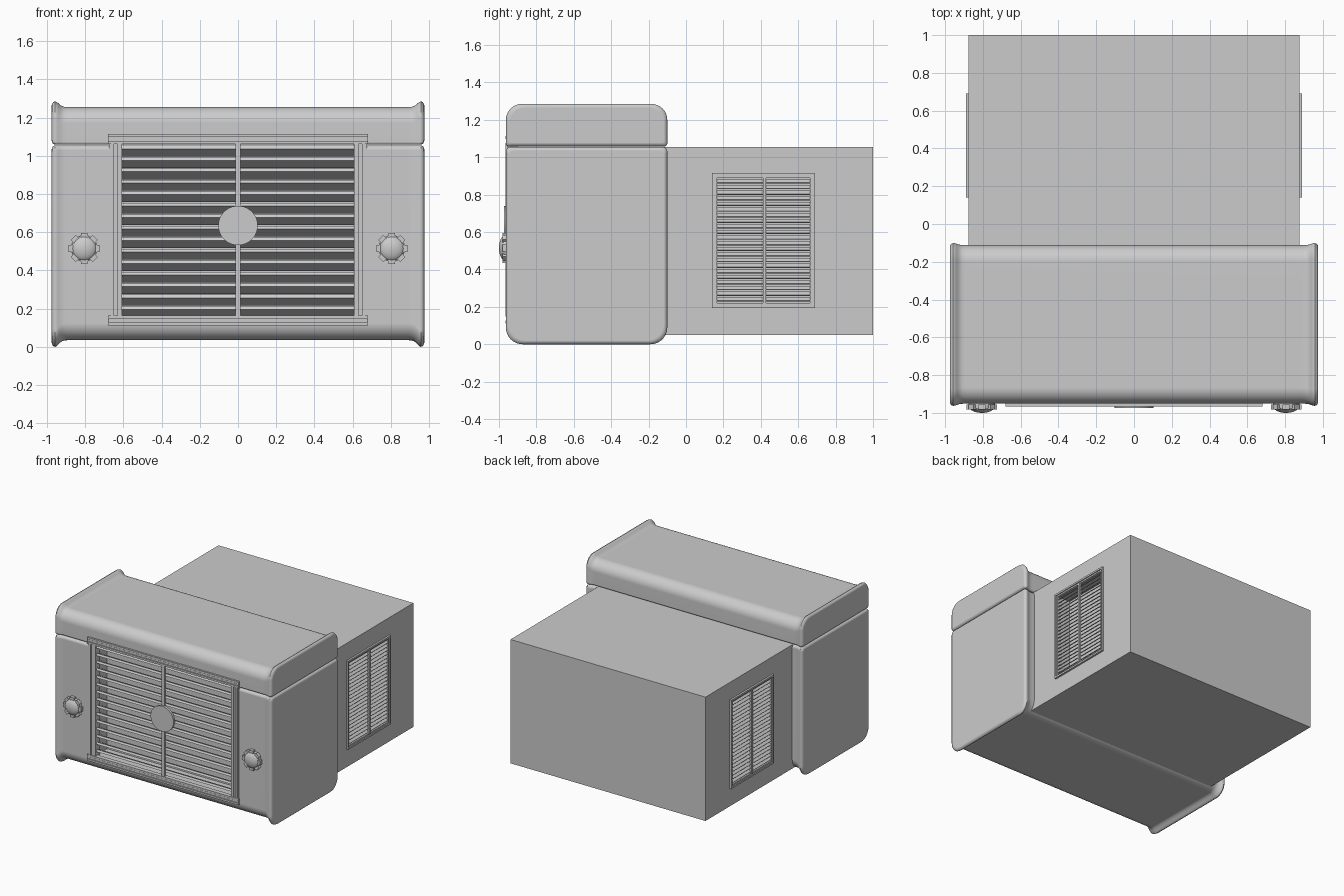
import bpy, bmesh, math
from mathutils import Matrix, Vector

if "Cube" in bpy.data.objects:
    bpy.data.objects.remove(bpy.data.objects["Cube"])

grey = bpy.data.materials.new("plain grey")
grey.use_nodes = True
grey.diffuse_color = (0.6, 0.6, 0.6, 1)
grey.node_tree.nodes["Principled BSDF"].inputs["Base Color"].default_value = (0.6, 0.6, 0.6, 1)


def finish(name, bm, angle=None):
    bmesh.ops.recalc_face_normals(bm, faces=bm.faces)
    mesh = bpy.data.meshes.new(name)
    bm.to_mesh(mesh)
    bm.free()
    mesh.materials.append(grey)
    ob = bpy.data.objects.new(name, mesh)
    bpy.context.collection.objects.link(ob)
    if angle:
        smooth(ob, angle)
    return ob


def activate(ob):
    bpy.ops.object.select_all(action='DESELECT')
    ob.select_set(True)
    bpy.context.view_layer.objects.active = ob


def smooth(ob, angle=35):
    activate(ob)
    bpy.ops.object.shade_smooth_by_angle(angle=math.radians(angle))
    ob.modifiers.new("weighted", 'WEIGHTED_NORMAL').keep_sharp = True


def add_box(bm, lo, hi, tilt=0, axis='X'):
    lo, hi = Vector(lo), Vector(hi)
    size = Matrix.Diagonal((*(hi - lo), 1))
    turn = Matrix.Rotation(math.radians(tilt), 4, axis)
    bmesh.ops.create_cube(bm, size=1, matrix=Matrix.Translation((lo + hi) / 2) @ turn @ size)


def boxes(name, spans):
    bm = bmesh.new()
    for lo, hi in spans:
        add_box(bm, lo, hi)
    return finish(name, bm)


def carve(ob, lo, hi):
    cutter = boxes("cutter", [(lo, hi)])
    cutter.hide_render = True
    activate(ob)
    mod = ob.modifiers.new("opening", 'BOOLEAN')
    mod.operation, mod.solver, mod.object = 'DIFFERENCE', 'EXACT', cutter
    bpy.ops.object.modifier_apply(modifier=mod.name)
    bpy.data.objects.remove(cutter)


def section(y0, y1, z0, z1, r_low, r_top):
    """Rounded rectangle across the casing, as (y, z) points."""
    pts = []
    corners = [(y1, z1, -1, -1, r_top, 0), (y0, z1, 1, -1, r_top, 90),
               (y0, z0, 1, 1, r_low, 180), (y1, z0, -1, 1, r_low, 270)]
    for y, z, sy, sz, r, start in corners:
        for i in range(9):
            a = math.radians(start + i * 90 / 8)
            pts.append((y + sy * r + r * math.cos(a), z + sz * r + r * math.sin(a)))
    return pts


# Half-width stations: x, flare inset (0 rim .. 1 middle), edge rounding
STATIONS = [(0.975, 0, 0.02), (0.973, 0, 0.012), (0.967, 0, 0.004), (0.957, 0, 0),
            (0.948, 0.12, 0), (0.94, 0.35, 0), (0.931, 0.62, 0), (0.92, 0.85, 0),
            (0.908, 0.96, 0), (0.89, 1, 0)]


def casing(name, z0, z1, r_low, r_top, flare_low, flare_top):
    bm = bmesh.new()
    rings = []
    stations = [(-x, f, e) for x, f, e in STATIONS] + STATIONS[::-1]
    for x, f, e in stations:
        pts = section(-0.963 + 0.012 * f + e, -0.1 - 0.012 * f - e,
                      z0 + flare_low * f + e, z1 - flare_top * f - e, r_low, r_top)
        rings.append([bm.verts.new((x, y, z)) for y, z in pts])
    n = len(rings[0])
    for a, b in zip(rings, rings[1:]):
        for i in range(n):
            j = (i + 1) % n
            bm.faces.new((a[i], a[j], b[j], b[i]))
    bm.faces.new(rings[0])
    bm.faces.new(rings[-1])
    return finish(name, bm)


# Front casing and its lid
body = casing("front_casing", 0.0, 1.055, 0.09, 0.025, 0.035, 0)
carve(body, (-0.63, -1.1, 0.15), (0.63, -0.78, 1.045))
smooth(body)
smooth(casing("casing_lid", 1.058, 1.285, 0.015, 0.085, 0, 0.03))

# Rear housing with recessed side vents
housing = boxes("rear_housing", [((-0.875, -0.2, 0.05), (0.875, 1.0, 1.055))])
for s in (-1, 1):
    xs = sorted((s * 0.76, s * 1.0))
    carve(housing, (xs[0], 0.16, 0.215), (xs[1], 0.67, 0.895))

# Front grille frame: stepped rails top and bottom, paired posts at the sides
rails = []
for z in (0.112, 1.062):
    for k in range(3):
        z0 = z + k * 0.018
        rails.append(((-0.68, -0.966 + 0.004 * (k % 2), z0), (0.68, -0.93, z0 + 0.015)))
    rails.append(((-0.675, -0.957, z), (0.675, -0.93, z + 0.05)))
boxes("grille_rails", rails)
posts = []
for s in (-1, 1):
    for a, b, y in ((0.608, 0.632, -0.96), (0.632, 0.648, -0.952), (0.648, 0.664, -0.964),
                    (0.664, 0.675, -0.957)):
        x0, x1 = sorted((s * a, s * b))
        posts.append(((x0, y, 0.155), (x1, -0.9, 1.065)))
boxes("grille_posts", posts)

# Front louvres, leading edge raised
bm = bmesh.new()
for k in range(15):
    z = 0.185 + k * 0.06
    add_box(bm, (-0.625, -0.95, z - 0.009), (0.625, -0.86, z + 0.009), -26)
finish("front_louvres", bm)
boxes("grille_centre_bar", [((-0.012, -0.962, 0.155), (0.012, -0.94, 1.065))])


def add_disc(bm, x, z, radius, y0, y1, sides):
    spin = Matrix.Translation((x, (y0 + y1) / 2, z)) @ Matrix.Rotation(math.pi / 2, 4, 'X')
    bmesh.ops.create_cone(bm, cap_ends=True, segments=sides, radius1=radius,
                          radius2=radius, depth=y1 - y0, matrix=spin)


# Round badge in the middle of the grille
bm = bmesh.new()
add_disc(bm, 0, 0.635, 0.103, -0.974, -0.955, 48)
finish("grille_badge", bm, 35)

# Control knobs: domed cap on a ring of eight grips
for side, s in (("left", 1), ("right", -1)):
    bm = bmesh.new()
    x, z = s * 0.805, 0.515
    add_disc(bm, x, z, 0.07, -0.975, -0.945, 40)
    dome = Matrix.Translation((x, -0.968, z)) @ Matrix.Diagonal((0.066, 0.032, 0.066, 1)) \
        @ Matrix.Rotation(math.pi / 2, 4, 'X')
    bmesh.ops.create_uvsphere(bm, u_segments=32, v_segments=16, radius=1, matrix=dome)
    for k in range(8):
        a = k * math.pi / 4
        grip = Matrix.Translation((x, -0.968, z)) @ Matrix.Rotation(a, 4, 'Y') \
            @ Matrix.Translation((0.069, 0, 0)) @ Matrix.Diagonal((0.024, 0.026, 0.036, 1))
        bmesh.ops.create_cube(bm, size=1, matrix=grip)
    finish(side + "_knob", bm, 35)

# Side vents: double frame, centre bar and downward louvres
for side, s in (("left", 1), ("right", -1)):
    def span(inner, outer, y0, y1, z0, z1):
        x0, x1 = sorted((s * inner, s * outer))
        return (x0, y0, z0), (x1, y1, z1)

    parts = []
    for edge, w, out in ((0, 0.014, 0.89), (0.014, 0.012, 0.882)):
        y0, y1, z0, z1 = 0.14 + edge, 0.69 - edge, 0.195 + edge, 0.915 - edge
        parts += [span(0.86, out, y0, y0 + w, z0, z1), span(0.86, out, y1 - w, y1, z0, z1),
                  span(0.86, out, y0 + w, y1 - w, z0, z0 + w),
                  span(0.86, out, y0 + w, y1 - w, z1 - w, z1)]
    parts.append(span(0.872, 0.888, 0.412, 0.428, 0.215, 0.895))
    boxes(side + "_vent_frame", parts)
    bm = bmesh.new()
    for k in range(22):
        z = 0.24 + k * 0.03
        lo, hi = span(0.855, 0.883, 0.16, 0.67, z - 0.003, z + 0.003)
        add_box(bm, lo, hi, s * 38, 'Y')
    finish(side + "_vent_louvres", bm)
